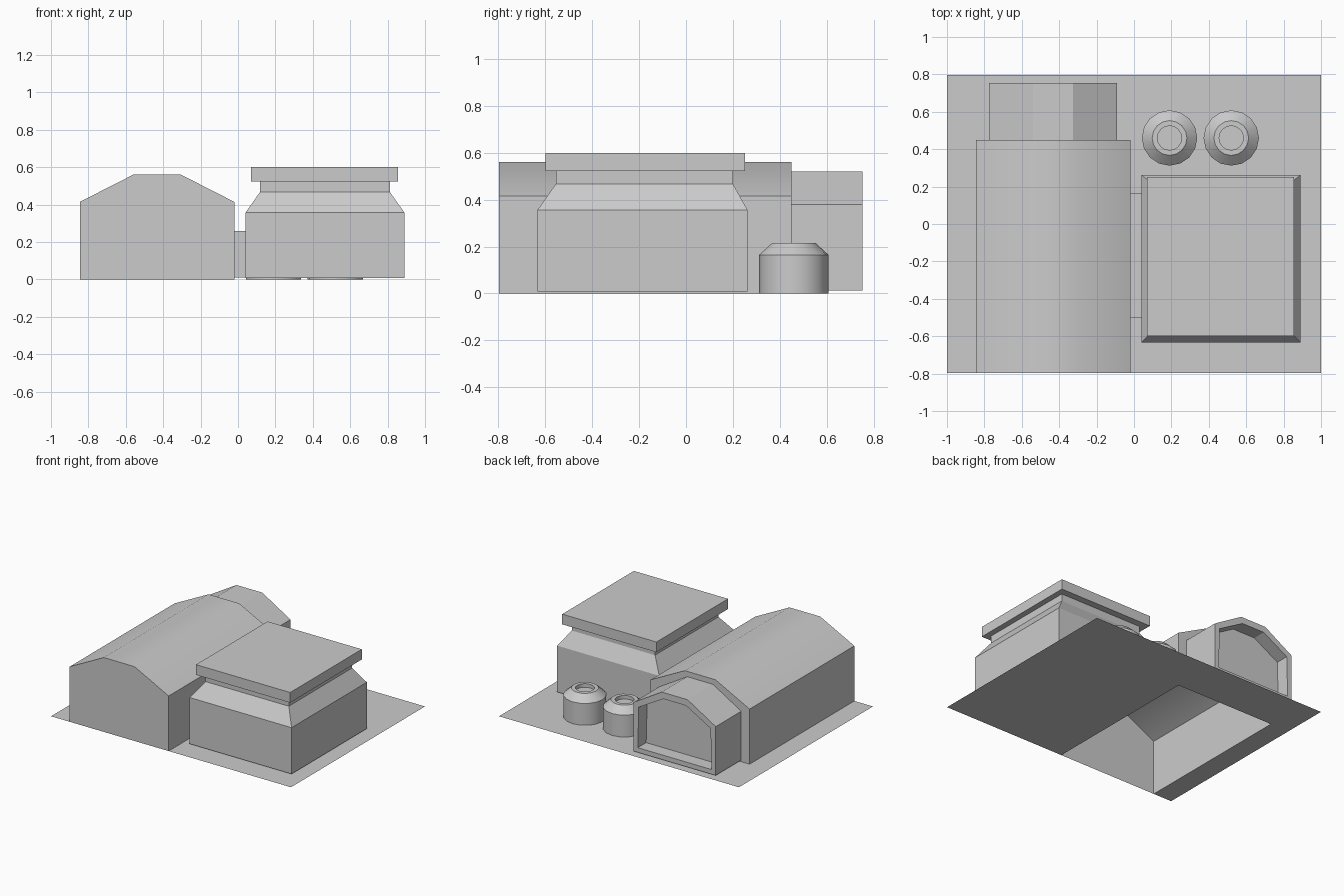
import bpy, bmesh, math

if "Cube" in bpy.data.objects:
    bpy.data.objects.remove(bpy.data.objects["Cube"])


def make_object(name, bm, smooth_angle=None):
    bmesh.ops.recalc_face_normals(bm, faces=bm.faces)
    mesh = bpy.data.meshes.new(name)
    bm.to_mesh(mesh)
    bm.free()
    obj = bpy.data.objects.new(name, mesh)
    bpy.context.collection.objects.link(obj)
    if smooth_angle:
        bpy.ops.object.select_all(action='DESELECT')
        obj.select_set(True)
        bpy.context.view_layer.objects.active = obj
        bpy.ops.object.shade_smooth_by_angle(angle=math.radians(smooth_angle))
    return obj


def loft(bm, loops, close_start=True, close_end=True):
    """Skin a list of equal-length closed loops; returns the end cap."""
    rings = [[bm.verts.new(p) for p in loop] for loop in loops]
    n = len(rings[0])
    for a, b in zip(rings, rings[1:]):
        for i in range(n):
            j = (i + 1) % n
            bm.faces.new((a[i], a[j], b[j], b[i]))
    if close_start:
        bm.faces.new(rings[0][::-1])
    return bm.faces.new(rings[-1]) if close_end else None


def arch(cx, half, flat, base, eave, top):
    """Barn profile in x, z: walls, two slopes and a flat ridge."""
    return [(cx - half, base), (cx - half, eave), (cx - flat, top),
            (cx + flat, top), (cx + half, eave), (cx + half, base)]


def rect(x0, x1, y0, y1, z):
    return [(x0, y0, z), (x1, y0, z), (x1, y1, z), (x0, y1, z)]


def ring(cx, cy, r, z, n=16):
    return [(cx + r * math.cos(2 * math.pi * i / n),
             cy + r * math.sin(2 * math.pi * i / n), z) for i in range(n)]


D = 0.797                       # half depth of the plot
HL, HR, HB = -0.845, -0.02, 0.45  # hall left, right, back

# Ground sheet, open under the hall
bm = bmesh.new()
outline = [(-1, -D), (HL, -D), (HL, HB), (HR, HB), (HR, -D), (1, -D), (1, D), (-1, D)]
bm.faces.new([bm.verts.new((x, y, 0)) for x, y in outline])
bm.normal_update()
make_object("ground", bm)

# Main hall, an arched shell with no floor
bm = bmesh.new()
profile = arch((HL + HR) / 2, (HR - HL) / 2, 0.128, 0, 0.415, 0.56)
loft(bm, [[(x, y, z) for x, z in profile] for y in (-D, HB)])
floor = [f for f in bm.faces if all(v.co.z < 0.001 for v in f.verts)]
bmesh.ops.delete(bm, geom=floor, context='FACES_ONLY')
make_object("main_hall", bm, 35)

# Rear annex with a recessed end wall
bm = bmesh.new()
profile = arch(-0.4325, 0.3425, 0.1075, 0.012, 0.38, 0.52)
end = loft(bm, [[(x, y, z) for x, z in profile] for y in (HB, 0.753)])
bmesh.ops.recalc_face_normals(bm, faces=bm.faces)
bmesh.ops.inset_region(bm, faces=[end], thickness=0.05)
moved = bmesh.ops.extrude_discrete_faces(bm, faces=[end])["faces"][0]
bmesh.ops.translate(bm, verts=moved.verts, vec=(0, -0.1, 0))
make_object("rear_annex", bm)

# Square building: walls, sloped shoulder and neck
bm = bmesh.new()
loft(bm, [rect(0.04, 0.89, -0.633, 0.262, 0.008),
          rect(0.04, 0.89, -0.633, 0.262, 0.357),
          rect(0.118, 0.812, -0.555, 0.2, 0.468),
          rect(0.118, 0.812, -0.555, 0.2, 0.523)])
make_object("square_building", bm)

# Overhanging roof slab
bm = bmesh.new()
loft(bm, [rect(0.07, 0.855, -0.6, 0.252, z) for z in (0.523, 0.6)])
make_object("roof_slab", bm)

# Passage joining the two buildings
bm = bmesh.new()
loft(bm, [rect(HR, 0.04, -0.503, 0.163, z) for z in (0.01, 0.258)])
make_object("passage", bm)

# Two round tanks with chamfered shoulders and sunken tops
for side, cx in (("left", 0.19), ("right", 0.52)):
    bm = bmesh.new()
    steps = [(0.148, 0), (0.148, 0.165), (0.093, 0.215), (0.065, 0.215), (0.065, 0.188)]
    loft(bm, [ring(cx, 0.46, r, z) for r, z in steps])
    make_object("tank_" + side, bm, 35)
